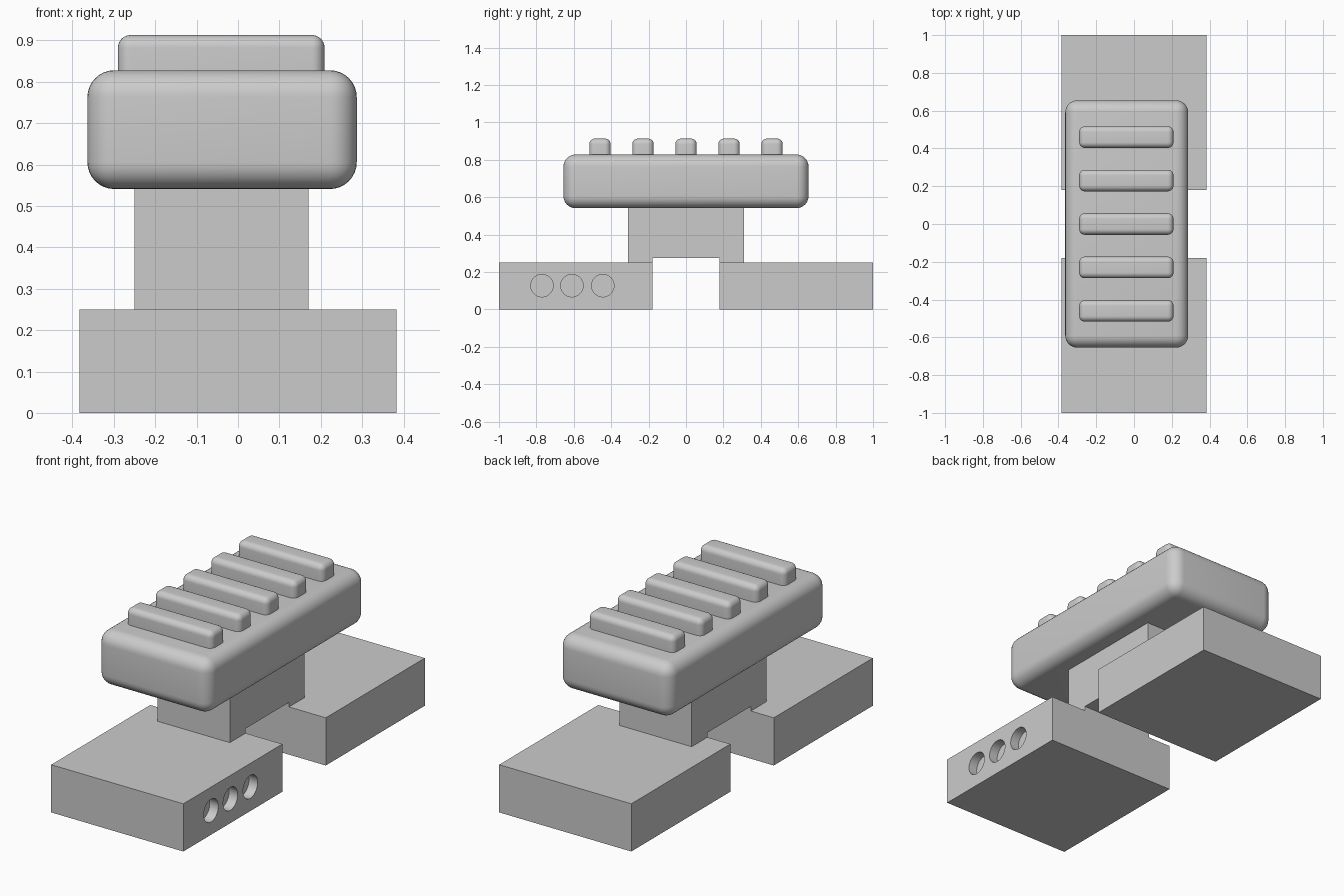
import bpy, math

default = bpy.data.objects.get("Cube")
if default:
    bpy.data.objects.remove(default, do_unlink=True)

GREY = (0.6, 0.6, 0.6, 1)
grey = bpy.data.materials.new("plain grey")
grey.use_nodes = True
grey.diffuse_color = GREY
grey.node_tree.nodes["Principled BSDF"].inputs["Base Color"].default_value = GREY


def apply_modifier(obj, kind, **settings):
    mod = obj.modifiers.new(kind.title(), kind)
    for key, value in settings.items():
        setattr(mod, key, value)
    bpy.context.view_layer.objects.active = obj
    bpy.ops.object.modifier_apply(modifier=mod.name)


def box(name, x, y, z, radius=0):
    """Box from (min, max) extents, with optional rounded edges."""
    spans = (x, y, z)
    bpy.ops.mesh.primitive_cube_add(size=1, location=[sum(s) / 2 for s in spans])
    obj = bpy.context.object
    obj.name = name
    obj.scale = [s[1] - s[0] for s in spans]
    bpy.ops.object.transform_apply(location=False, rotation=False, scale=True)
    obj.data.materials.append(grey)
    if radius:
        apply_modifier(obj, "BEVEL", width=radius, segments=8)
        bpy.ops.object.shade_smooth_by_angle(angle=math.radians(35))
    return obj


def cut(obj, cutter):
    apply_modifier(obj, "BOOLEAN", operation="DIFFERENCE", solver="EXACT", object=cutter)
    bpy.data.objects.remove(cutter, do_unlink=True)


# Two base blocks with a gap between them
SIDE = 0.383
front_block = box("front_block", (-SIDE, SIDE), (-1, -0.18), (0, 0.25))
box("back_block", (-SIDE, SIDE), (0.18, 1), (0, 0.25))

# Three shallow round sockets in the left side of the front block
for y in (-0.77, -0.61, -0.445):
    bpy.ops.mesh.primitive_cylinder_add(vertices=48, radius=0.06, depth=0.1,
                                        location=(SIDE, y, 0.127),
                                        rotation=(0, math.pi / 2, 0))
    cutter = bpy.context.object
    cutter.hide_render = True
    cutter.data.materials.append(grey)
    cut(front_block, cutter)
bpy.ops.object.select_all(action="DESELECT")
front_block.select_set(True)
bpy.context.view_layer.objects.active = front_block
bpy.ops.object.shade_smooth_by_angle(angle=math.radians(30))

# Pillar bridging the blocks, relieved underneath
pillar = box("pillar", (-0.25, 0.17), (-0.31, 0.31), (0.25, 0.56))
cut(pillar, box("notch_cutter", (-0.5, 0.5), (-0.18, 0.18), (0.2, 0.274)))

# Rounded pad with five raised ridges
box("pad", (-0.364, 0.287), (-0.655, 0.655), (0.541, 0.828), 0.065)
for i in range(5):
    y = (i - 2) * 0.23
    box(f"ridge_{i + 1}", (-0.29, 0.209), (y - 0.057, y + 0.057), (0.74, 0.913), 0.03)
